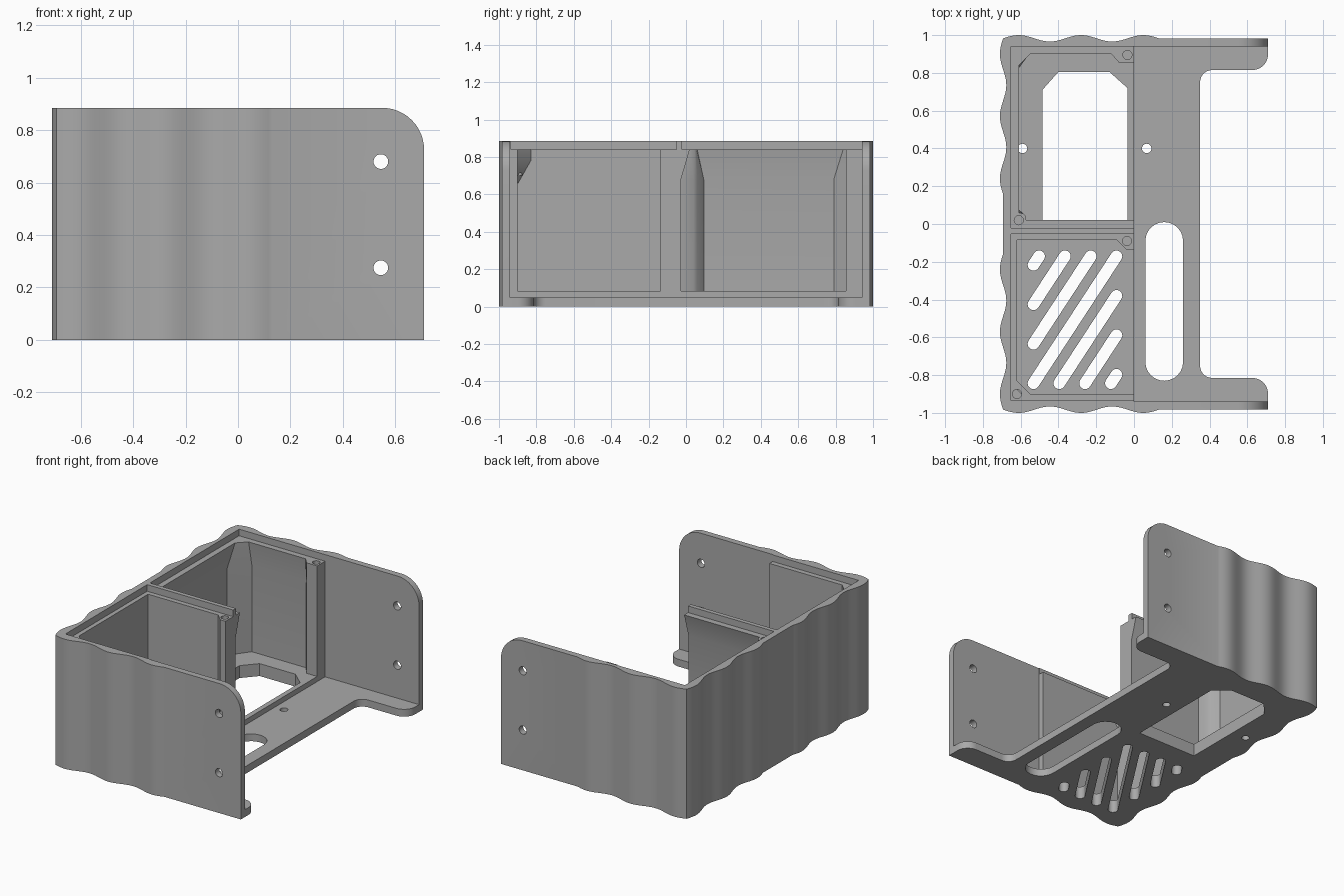
import bpy, bmesh
from math import sin, cos, pi, radians

if "Cube" in bpy.data.objects:
    bpy.data.objects.remove(bpy.data.objects["Cube"])

grey = bpy.data.materials.new("plain grey")
grey.use_nodes = True
COLOUR = (0.40, 0.40, 0.40, 1)
grey.diffuse_color = COLOUR
grey.node_tree.nodes["Principled BSDF"].inputs["Base Color"].default_value = COLOUR


def loft(name, *rings):
    """Closed solid through matching rings of 3D points."""
    bm = bmesh.new()
    loops = [[bm.verts.new(p) for p in ring] for ring in rings]
    n = len(loops[0])
    for a, b in zip(loops, loops[1:]):
        for i in range(n):
            j = (i + 1) % n
            bm.faces.new((a[i], a[j], b[j], b[i]))
    bm.faces.new(loops[0][::-1])
    bm.faces.new(loops[-1])
    bmesh.ops.recalc_face_normals(bm, faces=bm.faces)
    mesh = bpy.data.meshes.new(name)
    bm.to_mesh(mesh)
    bm.free()
    mesh.materials.append(grey)
    obj = bpy.data.objects.new(name, mesh)
    bpy.context.collection.objects.link(obj)
    return obj


def at(points, z):
    return [(x, y, z) for x, y in points]


def prism(name, points, z0, z1):
    return loft(name, at(points, z0), at(points, z1))


def rect(x0, x1, y0, y1):
    return [(x0, y0), (x1, y0), (x1, y1), (x0, y1)]


def arc(cx, cy, r, a0, a1, n=12):
    angles = [radians(a0 + (a1 - a0) * i / n) for i in range(n + 1)]
    return [(cx + r * cos(a), cy + r * sin(a)) for a in angles]


def circle(x, y, r):
    return arc(x, y, r, 0, 345, 23)


def slot(x0, y0, x1, y1, r, angle):
    return arc(x0, y0, r, angle + 90, angle + 270) + arc(x1, y1, r, angle - 90, angle + 90)


def cut(target, cutter):
    mod = target.modifiers.new("cut", "BOOLEAN")
    mod.operation = "DIFFERENCE"
    mod.solver = "EXACT"
    mod.object = cutter
    bpy.context.view_layer.objects.active = target
    bpy.ops.object.modifier_apply(modifier=mod.name)
    bpy.data.objects.remove(cutter)


# Outer block with rippled sides: ripples start at the two rear corners
SIDE, END, AMP, PERIOD, RIGHT = 0.983, -0.693, 0.017, 0.33, 0.71
steps = [2.5 * PERIOD * i / 50 for i in range(51)]
ripple = [(s, AMP * sin(2 * pi * s / PERIOD)) for s in steps]
quarter = [(RIGHT, SIDE)] + [(END + s, SIDE + w) for s, w in reversed(ripple)]
quarter += [(END - w, SIDE - s) for s, w in ripple[1:]]
outline = quarter + [(x, -y) for x, y in reversed(quarter)]
body = prism("case_body", outline, 0, 0.885)

# Open bay and the two lid recesses, leaving a ridge between them
cut(body, prism("bay", rect(0, 1, -0.94, 0.94), 0.05, 1))
cut(body, prism("back_recess", rect(-0.65, 0.1, -0.022, 0.94), 0.84, 1))
cut(body, prism("front_recess", rect(-0.65, 0.1, -0.935, -0.052), 0.84, 1))

# Back compartment: narrows under the lid ledge, with screw posts in two corners
wide = [(0.1, -0.027), (0.1, 0.855), (-0.08, 0.855), (-0.13, 0.92), (-0.54, 0.92),
        (-0.635, 0.79), (-0.635, 0.095), (-0.59, 0.06), (-0.575, 0.04), (-0.56, -0.027)]
narrow = [(0.1, 0.02), (0.1, 0.855), (-0.08, 0.855), (-0.12, 0.9), (-0.55, 0.9),
          (-0.61, 0.84), (-0.61, 0.06), (-0.585, 0.055), (-0.575, 0.045), (-0.57, 0.02)]
cut(body, loft("back_room", at(wide, 0.085), at(wide, 0.68), at(narrow, 0.84), at(narrow, 0.87)))

# Front compartment with a screw post at the open end of the divider
room = [(0.1, -0.9), (0.1, -0.135), (-0.04, -0.135), (-0.09, -0.085), (-0.62, -0.085), (-0.62, -0.9)]
cut(body, prism("front_room", room, 0.085, 0.87))

# Notch in the floor between two rounded feet
half = [(0.8, -0.9)] + arc(0.625, -0.9, 0.085, 0, 90) + arc(0.415, -0.75, 0.065, 270, 180)
cut(body, prism("notch", half + [(x, -y) for x, y in reversed(half)], -0.1, 0.06))

# Floor openings: window, long slot, small holes
window = [(-0.485, 0.015), (-0.035, 0.015), (-0.035, 0.72), (-0.13, 0.805), (-0.4, 0.805), (-0.485, 0.71)]
cut(body, prism("window", window, -0.1, 0.2))
cut(body, prism("long_slot", slot(0.16, -0.73, 0.16, -0.09, 0.1, 90), -0.1, 0.2))
for x in (-0.59, 0.067):
    cut(body, prism("floor_hole", circle(x, 0.4, 0.025), -0.1, 0.2))

# Diagonal vent slots clipped to a rectangle
X0, X1, Y0, Y1, SLOPE = -0.532, -0.093, -0.843, -0.171, 1.53
for k in range(-3, 4):
    c = -0.029 + 0.209 * k
    xa = max(X0, (Y0 - c) / SLOPE)
    xb = min(X1, (Y1 - c) / SLOPE)
    cut(body, prism("vent", slot(xa, SLOPE * xa + c, xb, SLOPE * xb + c, 0.031, 56.8), -0.1, 0.2))

# Rounded upper wall corners and wall holes, cut straight through both sides
corner = [(0.8, 0.725)] + arc(0.55, 0.725, 0.16, 0, 90) + [(0.55, 1), (0.8, 1)]
for shape in (corner, circle(0.545, 0.68, 0.028), circle(0.545, 0.275, 0.028)):
    cut(body, loft("wall_cut", *[[(x, y, z) for x, z in shape] for y in (-1.1, 1.1)]))

# Bracket under the front lid corner
def bracket(size):
    return [(-0.63, -0.91), (-0.62 + size, -0.91), (-0.62 + size, -0.9), (-0.62, -0.9 + size), (-0.63, -0.9 + size)]


gusset = loft("corner_bracket", at(bracket(0.002), 0.66), at(bracket(0.07), 0.78), at(bracket(0.07), 0.84))

# Screw holes in the posts
for x, y in ((-0.035, 0.895), (-0.61, 0.02), (-0.037, -0.09), (-0.62, -0.9)):
    for part in (body, gusset) if y < -0.5 else (body,):
        cut(part, prism("screw_hole", circle(x, y, 0.024), 0.7, 0.9))

for obj in (body, gusset):
    bpy.ops.object.select_all(action="DESELECT")
    obj.select_set(True)
    bpy.context.view_layer.objects.active = obj
    bpy.ops.object.shade_smooth_by_angle(angle=radians(30))
